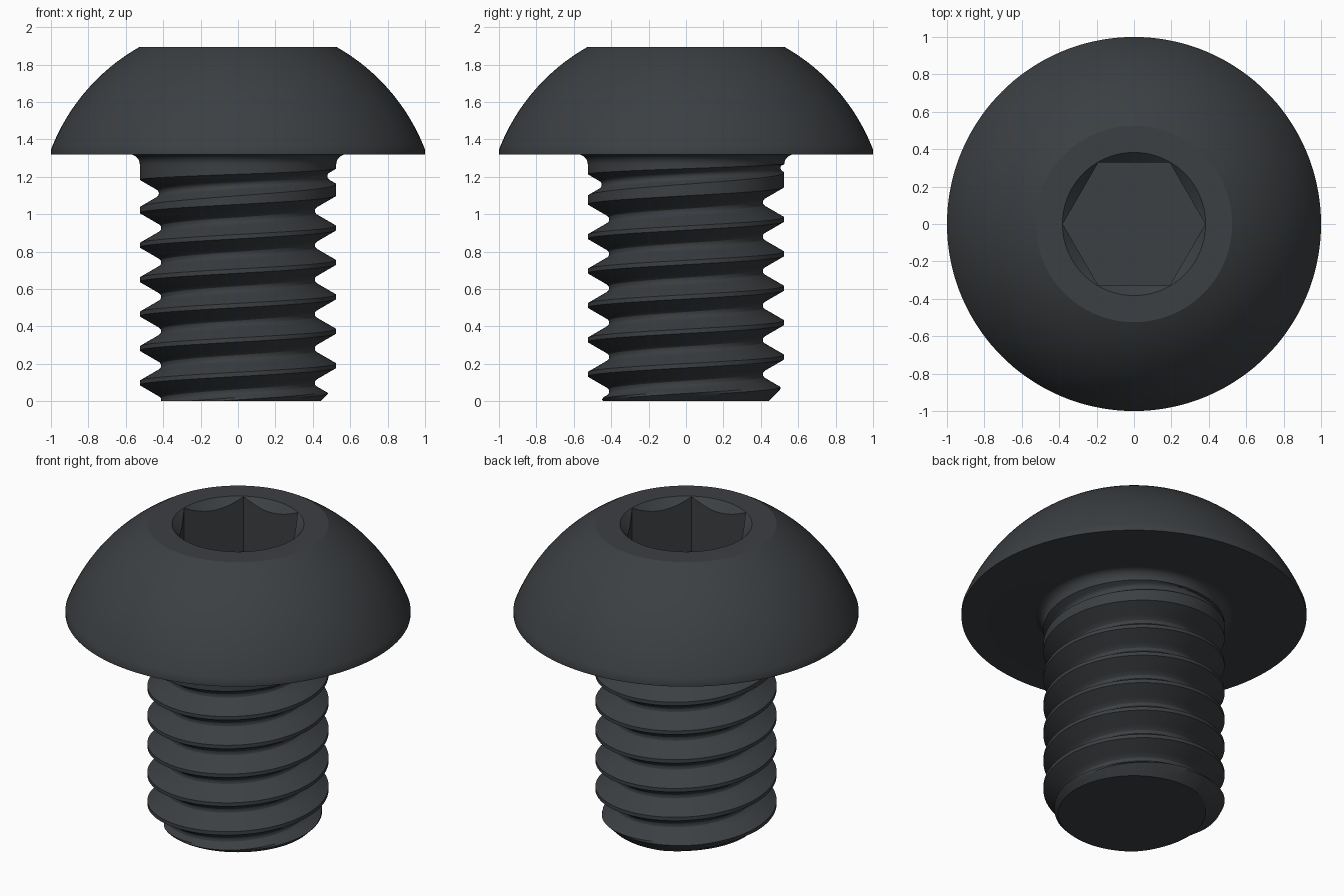
import bpy, bmesh
from math import pi, sin, cos, sqrt, atan2

if "Cube" in bpy.data.objects:
    bpy.data.objects.remove(bpy.data.objects["Cube"])

N = 144                      # columns around the axis
P, R, ROOT = 0.184, 0.525, 0.025   # pitch, crest radius, root fillet
Z0, NECK, SEAT, RIM, TOP = 0.098, 1.265, 1.32, 1.345, 1.895
HALF = P / 2 - P / 16        # half width of the thread groove
TIP = R - HALF * sqrt(3)     # apex of the sharp V


def lift(g):
    """Groove gets shallower as it runs out below the head."""
    return 0.114 * min(max((g - 1.09) / 0.19, 0), 1)


def groove(d):
    """60 degree V with a rounded root, radius at distance d from its centre."""
    if d < ROOT * cos(pi / 6):
        return TIP + 2 * ROOT - sqrt(ROOT ** 2 - d * d)
    return TIP + d * sqrt(3)


def thread_radius(z, a):
    g = Z0 + P * a / (2 * pi)
    g += P * round((z - g) / P)
    return min(R, groove(abs(z - g)) + lift(g), 0.44 + z)


# Thread rows follow the helix, clamped to the ends of the shank
steps = [-1, -.85, -.7, -.55, -.4, -.27, -.14, 0, .14, .27, .4, .55, .7, .85, 1]
rows = []
for k in range(-2, 9):
    for t in steps:
        row = []
        for j in range(N + 1):
            a = 2 * pi * j / N
            g = Z0 + P * (k + j / N)
            w = max(HALF - lift(g) / sqrt(3), 0.0145)
            z = min(max(g + t * w, 0), NECK)
            r = R if z == NECK else thread_radius(z, a)
            row.append((r * cos(a), r * sin(a), z))
        rows.append(row)

# Neck fillet, seat, rim and spherical dome
f = SEAT - NECK
profile = [(R + f - f * cos(i * pi / 16), NECK + f * sin(i * pi / 16)) for i in range(9)]
profile += [(1, SEAT)]
c = 0.961
ball = sqrt(1 + (RIM - c) ** 2)
a0, a1 = atan2(RIM - c, 1), atan2(TOP - c, R)
for i in range(25):
    a = a0 + (a1 - a0) * i / 24
    profile.append((ball * cos(a), c + ball * sin(a)))
for r, z in profile:
    rows.append([(r * cos(2 * pi * j / N), r * sin(2 * pi * j / N), z) for j in range(N + 1)])

# Skin all rows into one closed body
bm = bmesh.new()
grid = [[bm.verts.new(p) for p in row] for row in rows]
for lo, hi in zip(grid, grid[1:]):
    for j in range(N):
        bm.faces.new((lo[j], lo[j + 1], hi[j + 1], hi[j]))
bmesh.ops.remove_doubles(bm, verts=bm.verts, dist=2e-5)
bmesh.ops.holes_fill(bm, edges=[e for e in bm.edges if e.is_boundary], sides=0)
bmesh.ops.recalc_face_normals(bm, faces=bm.faces)
mesh = bpy.data.meshes.new("button_head_screw")
bm.to_mesh(mesh)
bm.free()
screw = bpy.data.objects.new("button_head_screw", mesh)
bpy.context.collection.objects.link(screw)

mat = bpy.data.materials.new("black_steel")
mat.diffuse_color = (0.045, 0.05, 0.055, 1)
mat.use_nodes = True
mat.node_tree.nodes["Principled BSDF"].inputs["Base Color"].default_value = mat.diffuse_color
mesh.materials.append(mat)


def cut(name, sides, z_low, z_high, r_low, r_high):
    bpy.ops.mesh.primitive_cone_add(vertices=sides, radius1=r_low, radius2=r_high,
                                    depth=z_high - z_low, location=(0, 0, (z_low + z_high) / 2))
    tool = bpy.context.object
    tool.name = name
    tool.hide_render = True
    # put a corner exactly on +x
    v = tool.data.vertices[0].co
    tool.rotation_euler.z = -atan2(v.y, v.x)
    tool.data.materials.append(mat)
    bpy.context.view_layer.update()
    mod = screw.modifiers.new(name, 'BOOLEAN')
    mod.operation, mod.solver, mod.object = 'DIFFERENCE', 'EXACT', tool
    bpy.context.view_layer.objects.active = screw
    bpy.ops.object.modifier_apply(modifier=name)
    bpy.data.objects.remove(tool)


# Hex socket and its countersunk mouth
cut("hex_socket", 6, TOP - 0.35, TOP + 0.1, 0.381, 0.381)
cut("socket_mouth", 96, TOP - 0.15, TOP + 0.05, 0.233, 0.433)

bpy.ops.object.select_all(action='DESELECT')
screw.select_set(True)
bpy.context.view_layer.objects.active = screw
bpy.ops.object.shade_smooth_by_angle(angle=pi / 6)
